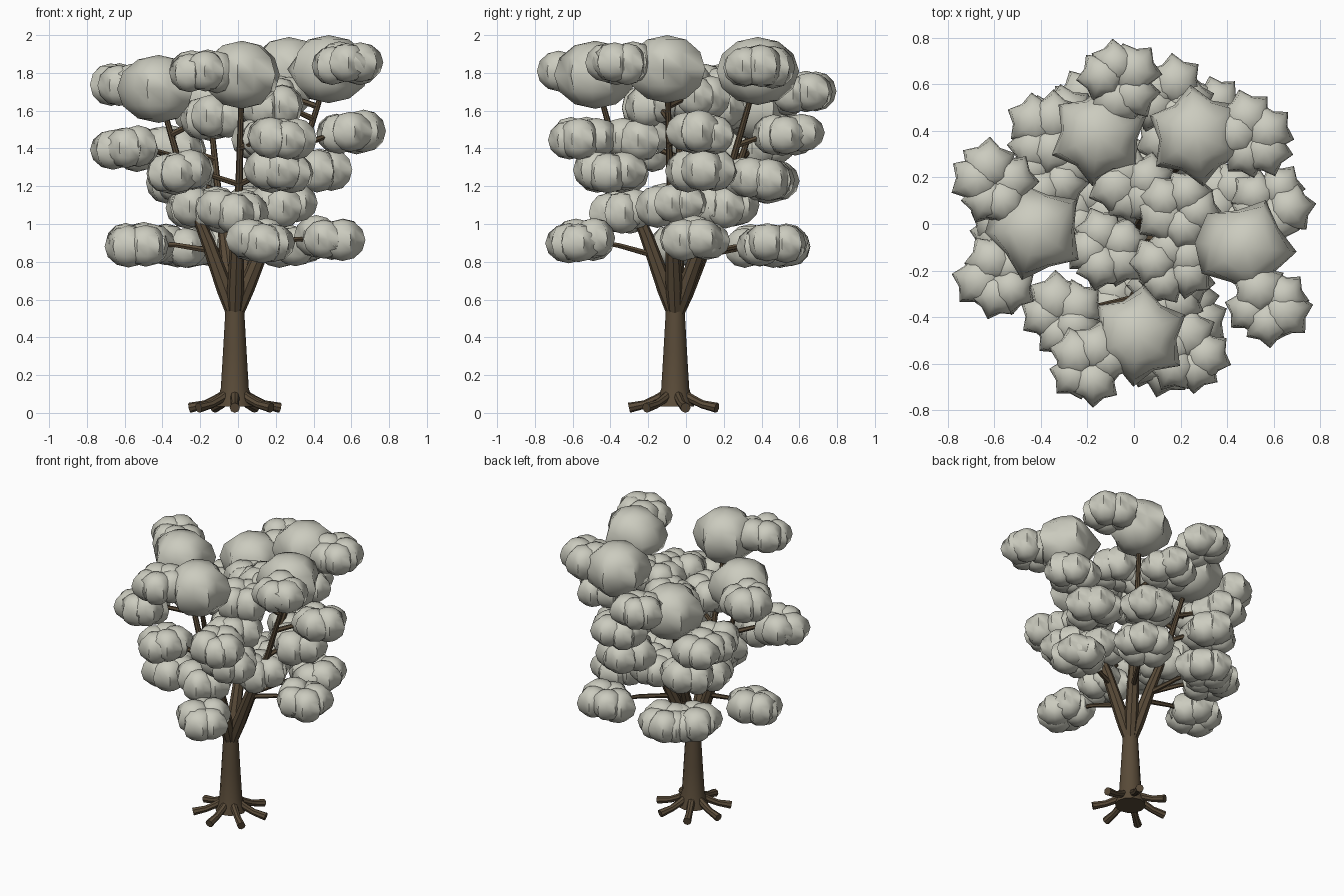
import bpy, bmesh, math, random
from mathutils import Vector, Matrix

if "Cube" in bpy.data.objects:
    bpy.data.objects.remove(bpy.data.objects["Cube"])

random.seed(4)
bark = bpy.data.materials.new("bark")
bark.diffuse_color = (0.1, 0.07, 0.04, 1)
bark.use_nodes = True
bark.node_tree.nodes["Principled BSDF"].inputs["Base Color"].default_value = bark.diffuse_color
leaf = bpy.data.materials.new("leaf")
leaf.diffuse_color = (0.6, 0.6, 0.52, 1)
leaf.use_nodes = True
leaf.node_tree.nodes["Principled BSDF"].inputs["Base Color"].default_value = leaf.diffuse_color


def finish(name, bm, mat, angle=40):
    bmesh.ops.recalc_face_normals(bm, faces=bm.faces[:])
    me = bpy.data.meshes.new(name)
    bm.to_mesh(me)
    bm.free()
    ob = bpy.data.objects.new(name, me)
    bpy.context.collection.objects.link(ob)
    me.materials.append(mat)
    bpy.ops.object.select_all(action='DESELECT')
    ob.select_set(True)
    bpy.context.view_layer.objects.active = ob
    bpy.ops.object.shade_smooth_by_angle(angle=math.radians(angle))
    return ob


def tube(bm, pts, radii, sides=8):
    pts = [Vector(p) for p in pts]
    rings = []
    for i, (p, r) in enumerate(zip(pts, radii)):
        d = (pts[min(i + 1, len(pts) - 1)] - pts[max(i - 1, 0)]).normalized()
        ref = Vector((0, 0, 1)) if abs(d.z) < 0.6 else Vector((0, 1, 0))
        u = d.cross(ref).normalized()
        w = d.cross(u)
        rings.append([bm.verts.new(p + r * (u * math.cos(a) + w * math.sin(a)))
                      for a in (2 * math.pi * k / sides for k in range(sides))])
    for a, b in zip(rings, rings[1:]):
        for k in range(sides):
            n = (k + 1) % sides
            bm.faces.new((a[k], a[n], b[n], b[k]))
    bm.faces.new(rings[0])
    bm.faces.new(rings[-1])


def blob(bm, c, r, rz, points=6):
    # low-poly ball, every second meridian pulled in to give a star outline
    n = points * 2
    vs = bmesh.ops.create_uvsphere(bm, u_segments=n, v_segments=6, radius=1)["verts"]
    for v in vs:
        k = round(math.atan2(v.co.y, v.co.x) * n / (2 * math.pi))
        flat = math.hypot(v.co.x, v.co.y)
        s = 1 - 0.26 * flat ** 2 if k % 2 else 1.0
        v.co = Vector((v.co.x * r * s, v.co.y * r * s, v.co.z * rz))
    turn = Matrix.Rotation(random.uniform(0, 6.28), 4, 'Z')
    bmesh.ops.transform(bm, matrix=Matrix.Translation(c) @ turn, verts=vs)


X0, Y0 = -0.017, -0.057

# trunk
bm = bmesh.new()
tube(bm, [(X0, Y0, z) for z in (0.035, 0.07, 0.13, 0.33, 0.54)],
     [0.1, 0.092, 0.074, 0.062, 0.05], 12)
finish("trunk", bm, bark)

# roots
bm = bmesh.new()
for i in range(7):
    a = 2 * math.pi * i / 7 - math.pi / 2
    tube(bm, [(X0 + r * math.cos(a), Y0 + r * math.sin(a), z)
              for r, z in ((0.05, 0.1), (0.1, 0.072), (0.16, 0.045), (0.245, 0.027))],
         [0.024, 0.024, 0.022, 0.027])
finish("roots", bm, bark)

# main limbs, each ending in a large leaf ball
tops = [(0.48, -0.10, 1.82), (0.27, 0.38, 1.81), (-0.15, 0.38, 1.62),
        (-0.42, -0.03, 1.715), (0.02, -0.48, 1.79)]
limbs = []
bm = bmesh.new()
for t in tops:
    base = Vector((X0, Y0, 0.5))
    end = Vector(t)
    path = [base]
    for f, h in ((0.12, 0.12), (0.35, 0.33), (0.62, 0.55), (0.88, 0.85), (1, 1)):
        path.append(Vector((base.x + (end.x - base.x) * f, base.y + (end.y - base.y) * f,
                            base.z + (end.z - base.z) * h)))
    limbs.append(path)
    tube(bm, path, [0.035, 0.045, 0.036, 0.02, 0.015, 0.012])
finish("main_limbs", bm, bark)

for i, t in enumerate(tops):
    bm = bmesh.new()
    blob(bm, Vector(t), 0.22, 0.18, 5 if i in (0, 3) else 6)
    finish(f"crown_ball_{i + 1}", bm, leaf, 70)

# leaf clumps, tier by tier from the bottom
clumps = [
    (-0.52, -0.02, 0.89), (-0.19, 0.49, 0.88), (-0.32, 0.38, 0.88), (0.12, -0.55, 0.91),
    (0.49, 0.04, 0.92), (0.30, 0.47, 0.89),
    (-0.03, -0.34, 1.07), (0.24, -0.07, 1.10), (0.12, 0.20, 1.10), (-0.20, 0.06, 1.08),
    (-0.31, -0.39, 1.28), (0.21, -0.40, 1.28), (0.41, 0.09, 1.29), (0.20, 0.38, 1.24),
    (-0.30, 0.41, 1.22),
    (-0.58, -0.23, 1.40), (-0.36, 0.22, 1.40), (0.23, -0.56, 1.455), (0.59, 0.08, 1.48),
    (0.15, 0.54, 1.48), (-0.38, 0.38, 1.40), (0.15, -0.28, 1.45),
    (0.20, 0.06, 1.67), (0.17, -0.17, 1.63), (0.0, 0.17, 1.60), (-0.12, -0.11, 1.56),
    (-0.60, 0.17, 1.73), (-0.19, -0.61, 1.81), (0.58, -0.35, 1.85), (0.51, 0.38, 1.84),
    (-0.06, 0.62, 1.69),
]
twigs = bmesh.new()
for i, c in enumerate(clumps):
    c = Vector(c)
    bm = bmesh.new()
    a0 = random.uniform(0, 6.28)
    for k in range(5):
        a = a0 + 2 * math.pi * k / 5 + random.uniform(-0.25, 0.25)
        off = random.uniform(0.065, 0.085)
        blob(bm, c + Vector((off * math.cos(a), off * math.sin(a), random.uniform(-0.015, 0.015))),
             random.uniform(0.11, 0.13), random.uniform(0.1, 0.114))
    finish(f"leaf_clump_{i + 1}", bm, leaf, 70)
    # twig from the closest limb point lying below the clump
    spots = [p.lerp(q, f / 6) for path in limbs for p, q in zip(path[1:], path[2:])
             for f in range(7)]
    start = min((s for s in spots if s.z < c.z - 0.03), key=lambda s: (s - c).length)
    mid = start.lerp(c, 0.5) + Vector((0, 0, 0.015))
    tube(twigs, [start, mid, c], [0.017, 0.014, 0.01], 6)
finish("twigs", twigs, bark)
